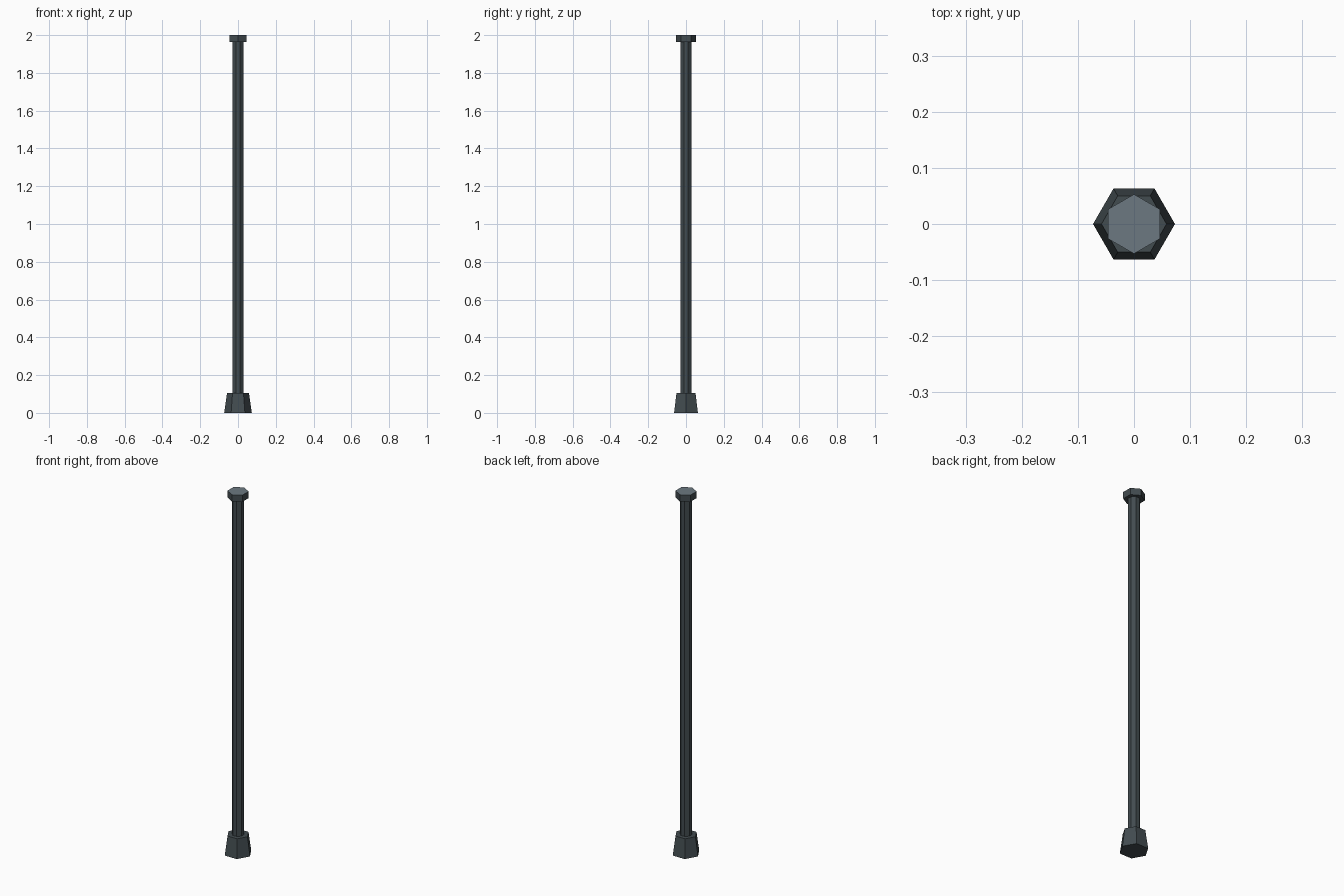
import bpy, bmesh, math
from mathutils import Matrix

if "Cube" in bpy.data.objects:
    bpy.data.objects.remove(bpy.data.objects["Cube"])


def material(name, rgb):
    m = bpy.data.materials.new(name)
    m.diffuse_color = (*rgb, 1)
    m.use_nodes = True
    m.node_tree.nodes["Principled BSDF"].inputs["Base Color"].default_value = m.diffuse_color
    return m


dark = material("dark_slate", (0.055, 0.072, 0.080))
light = material("light_slate", (0.15, 0.19, 0.22))


def prism(name, sides, r_bottom, r_top, z0, z1, turn=0.0, top_light=False):
    """Flat-sided closed prism between two heights, first corner on +x plus turn."""
    bm = bmesh.new()
    rings = []
    for r, z in ((r_bottom, z0), (r_top, z1)):
        angles = [turn + 2 * math.pi * i / sides for i in range(sides)]
        rings.append([bm.verts.new((r * math.cos(a), r * math.sin(a), z)) for a in angles])
    low, high = rings
    bm.faces.new(low[::-1])
    top = bm.faces.new(high)
    for i in range(sides):
        j = (i + 1) % sides
        bm.faces.new((low[i], low[j], high[j], high[i]))
    top.material_index = 1 if top_light else 0
    me = bpy.data.meshes.new(name)
    bm.to_mesh(me)
    bm.free()
    me.materials.append(dark)
    me.materials.append(light)
    ob = bpy.data.objects.new(name, me)
    bpy.context.collection.objects.link(ob)
    return ob


# Tapered hexagonal foot
prism("foot", 6, 0.073, 0.058, 0.0, 0.105)
# Eight-sided shaft
prism("shaft", 8, 0.031, 0.031, 0.09, 1.975, math.pi / 8)
# Hexagonal cap with a paler top face
prism("cap", 6, 0.053, 0.053, 1.963, 2.0, math.pi / 6, True)
